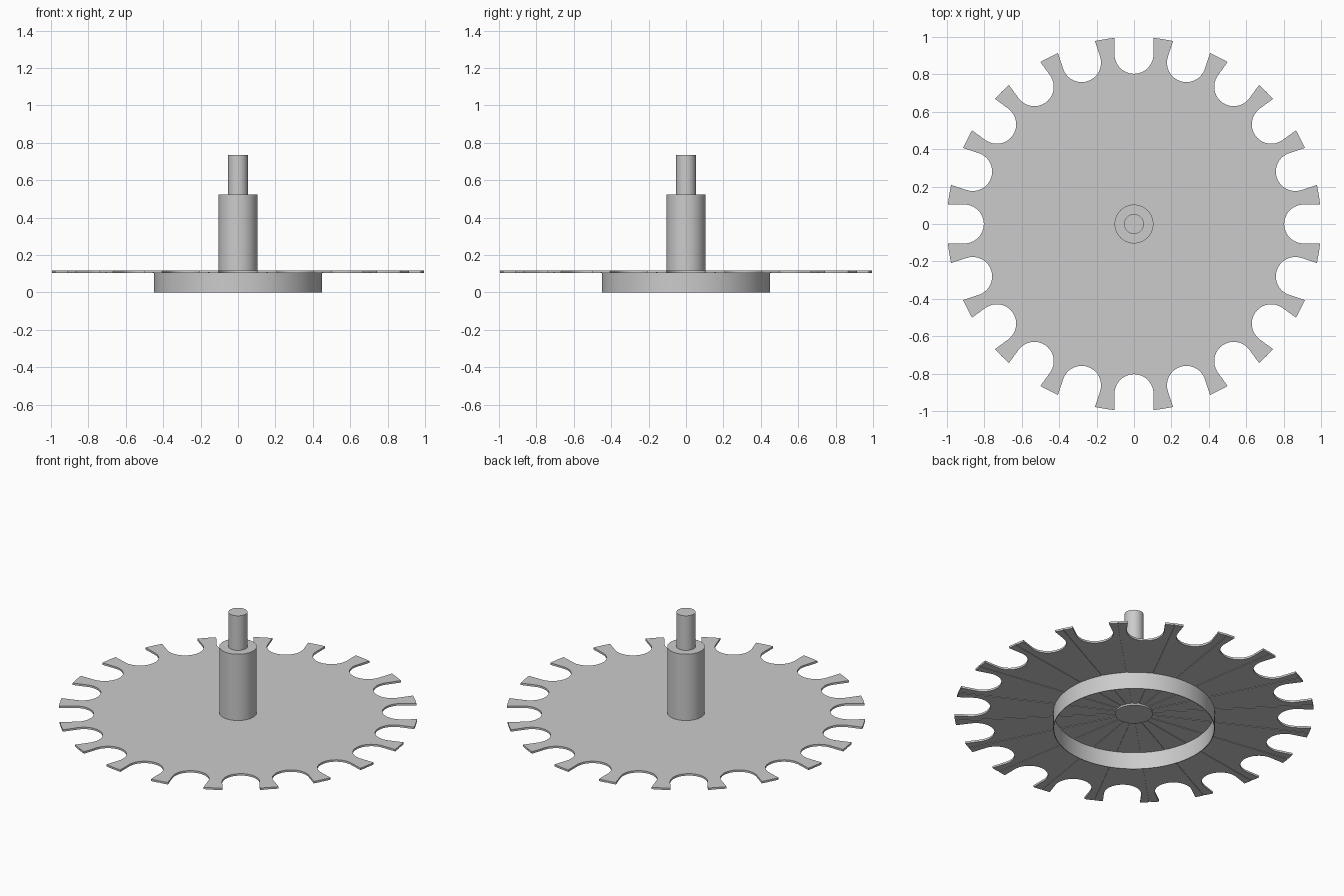
import bpy, bmesh
from math import sin, cos, asin, pi, radians
from mathutils import Matrix, Vector

cube = bpy.data.objects.get("Cube")
if cube:
    bpy.data.objects.remove(cube)

SLOTS = 20
STEP = 2 * pi / SLOTS
SLOT_R, SLOT_CENTRE = 0.104, 0.907
PLATE_BOTTOM, PLATE_TOP, GROOVE_DEPTH = 0.104, 0.116, 0.003
GROOVE_HALF = 0.004

grey = bpy.data.materials.new("plain grey")
grey.use_nodes = True
grey.diffuse_color = (0.6, 0.6, 0.6, 1)
grey.node_tree.nodes["Principled BSDF"].inputs["Base Color"].default_value = (0.6, 0.6, 0.6, 1)


def finish(name, bm):
    bmesh.ops.recalc_face_normals(bm, faces=bm.faces)
    mesh = bpy.data.meshes.new(name)
    bm.to_mesh(mesh)
    bm.free()
    obj = bpy.data.objects.new(name, mesh)
    bpy.context.collection.objects.link(obj)
    mesh.materials.append(grey)
    bpy.ops.object.select_all(action='DESELECT')
    bpy.context.view_layer.objects.active = obj
    obj.select_set(True)
    bpy.ops.object.shade_smooth_by_angle(angle=radians(30))
    return obj


def prism(bm, outline, z0, z1):
    """Extrude a flat outline between two heights."""
    face = bm.faces.new([bm.verts.new((p.x, p.y, z0)) for p in outline])
    out = bmesh.ops.extrude_face_region(bm, geom=[face])
    top = [v for v in out["geom"] if isinstance(v, bmesh.types.BMVert)]
    bmesh.ops.translate(bm, verts=top, vec=(0, 0, z1 - z0))


def lathe(name, profile, segments=96, closed=False):
    """Spin (radius, height) points about the z axis."""
    bm = bmesh.new()
    verts = [bm.verts.new((r, 0, z)) for r, z in profile]
    edges = [bm.edges.new(pair) for pair in zip(verts, verts[1:])]
    if closed:
        edges.append(bm.edges.new((verts[-1], verts[0])))
    bmesh.ops.spin(bm, geom=verts + edges, cent=(0, 0, 0), axis=(0, 0, 1),
                   angle=2 * pi, steps=segments, use_merge=True)
    bmesh.ops.remove_doubles(bm, verts=bm.verts, dist=1e-5)
    return finish(name, bm)


def slot_outline(edge):
    """One tooth tip, a round-bottomed slot, and the next tooth tip."""
    corner = asin(SLOT_R)
    upper = [Vector((cos(a), sin(a))) for a in
             (edge + (corner - edge) * i / 3 for i in range(4))]
    arc = [Vector((SLOT_CENTRE + SLOT_R * cos(a), SLOT_R * sin(a))) for a in
           (pi / 2 + pi * i / 24 for i in range(25))]
    lower = [Vector((p.x, -p.y)) for p in reversed(upper)]
    return upper + arc + lower


def turned(points, k):
    rot = Matrix.Rotation(-k * STEP, 2)
    return [rot @ p for p in points]


# Slotted plate: one continuous toothed outline
bm = bmesh.new()
outline = []
for k in range(SLOTS):
    outline += turned(slot_outline(STEP / 2), k)[:-1]
prism(bm, outline, PLATE_BOTTOM + GROOVE_DEPTH, PLATE_TOP)
finish("slotted_plate", bm)

# Underside sectors, leaving a narrow radial groove along every tooth
bm = bmesh.new()
half = STEP / 2
inner = 0.08
inner_angle = half - asin(GROOVE_HALF / inner)
start = Vector((cos(inner_angle), sin(inner_angle))) * inner
sector = [start] + slot_outline(half - asin(GROOVE_HALF)) + [Vector((start.x, -start.y))]
for k in range(SLOTS):
    prism(bm, turned(sector, k), PLATE_BOTTOM, PLATE_BOTTOM + GROOVE_DEPTH)
finish("underside_sectors", bm)

# Thin ring below the plate
lathe("base_ring", [(0.45, 0), (0.45, 0.106), (0.446, 0.106), (0.446, 0)], closed=True)

# Stepped spindle, its foot standing just proud of the underside
lathe("spindle", [(0, 0.094), (0.104, 0.094), (0.104, 0.523), (0.053, 0.523),
                  (0.053, 0.735), (0, 0.735)], segments=64)
